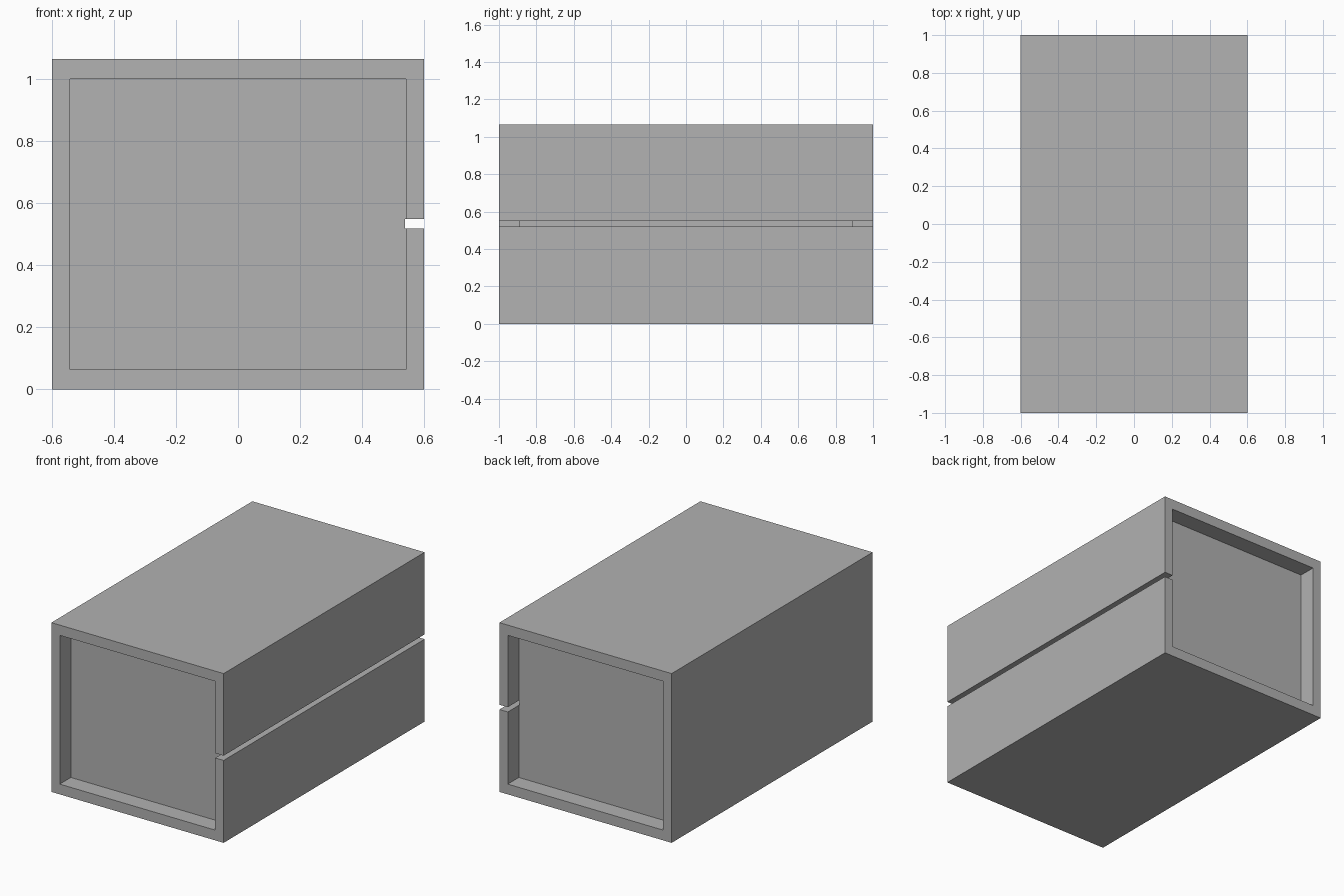
import bpy

cube = bpy.data.objects.get("Cube")
if cube:
    bpy.data.objects.remove(cube, do_unlink=True)

WIDTH, LENGTH, HEIGHT = 1.2, 2.0, 1.066
WALL, RECESS = 0.0585, 0.11        # rim thickness and depth of the end recesses
SLOT_DEPTH, SLOT_LOW, SLOT_HIGH = 0.062, 0.519, 0.549
OVER = 0.1                         # how far cutters reach past the surface

grey = bpy.data.materials.new("mid_grey")
grey.use_nodes = True
colour = (0.445, 0.445, 0.445, 1)
grey.diffuse_color = colour
grey.node_tree.nodes["Principled BSDF"].inputs["Base Color"].default_value = colour


def box(name, low, high):
    """Box between two opposite corners."""
    centre = [(a + b) / 2 for a, b in zip(low, high)]
    bpy.ops.mesh.primitive_cube_add(size=1, location=centre)
    obj = bpy.context.object
    obj.name = name
    obj.scale = [b - a for a, b in zip(low, high)]
    bpy.ops.object.transform_apply(location=True, rotation=False, scale=True)
    obj.data.materials.append(grey)
    return obj


def cut(target, cutter):
    """Subtract the cutter from the target and discard it."""
    cutter.hide_render = True
    mod = target.modifiers.new(cutter.name, "BOOLEAN")
    mod.operation = "DIFFERENCE"
    mod.solver = "EXACT"
    mod.object = cutter
    bpy.context.view_layer.objects.active = target
    bpy.ops.object.modifier_apply(modifier=mod.name)
    bpy.data.objects.remove(cutter, do_unlink=True)


# Solid body
hx, hy = WIDTH / 2, LENGTH / 2
body = box("slotted_block", (-hx, -hy, 0), (hx, hy, HEIGHT))

# Shallow rectangular recess in each end
for side in (-1, 1):
    inner, outer = sorted((side * (hy - RECESS), side * (hy + OVER)))
    cut(body, box("end_recess_cutter",
                  (-hx + WALL, inner, WALL + 0.006),
                  (hx - WALL, outer, HEIGHT - WALL - 0.006)))

# Narrow slot along the whole left side
cut(body, box("side_slot_cutter",
              (hx - SLOT_DEPTH, -hy - OVER, SLOT_LOW),
              (hx + OVER, hy + OVER, SLOT_HIGH)))
